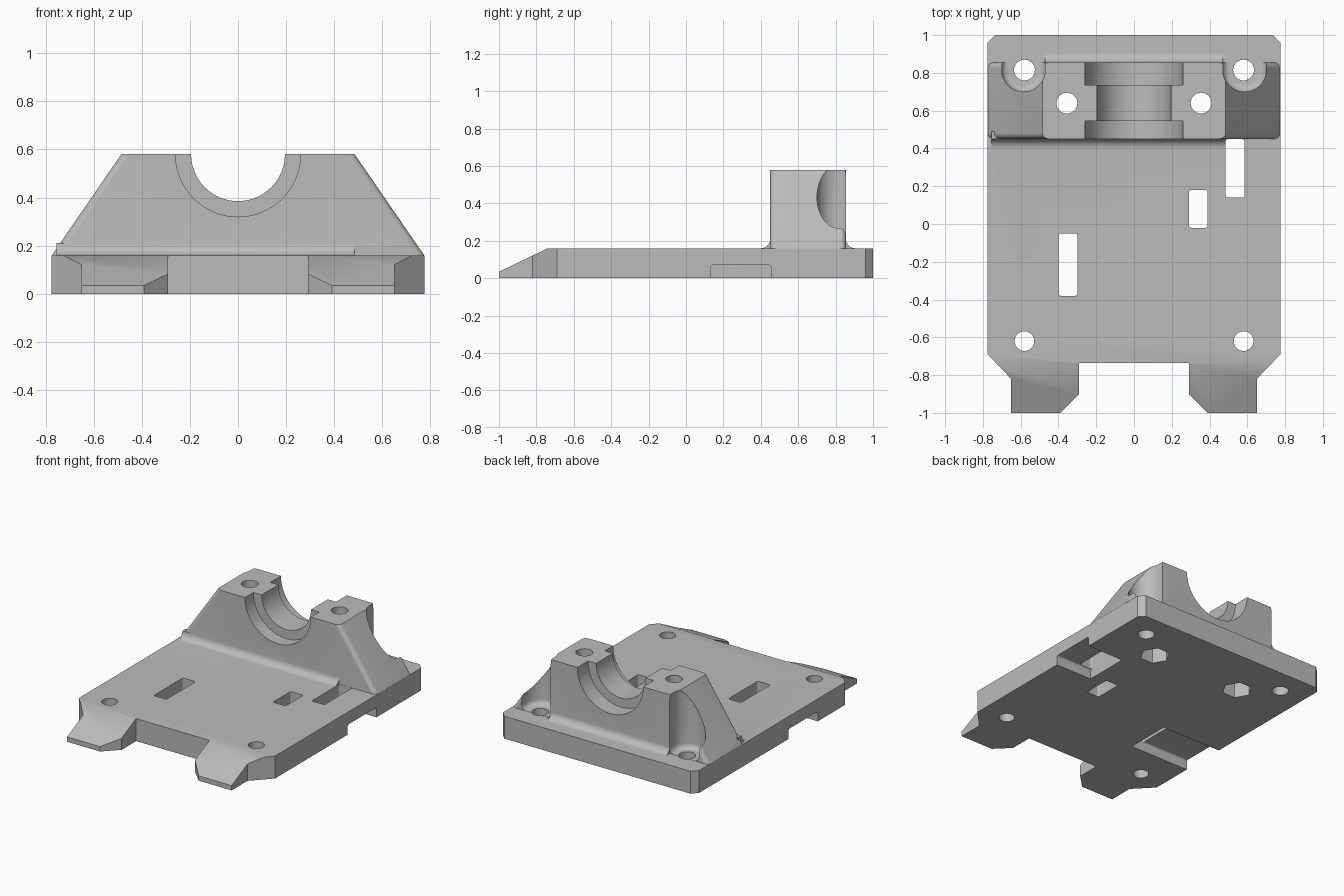
import bpy, bmesh, math
from mathutils import Vector

if "Cube" in bpy.data.objects:
    bpy.data.objects.remove(bpy.data.objects["Cube"], do_unlink=True)

grey = bpy.data.materials.new("mid grey")
grey.use_nodes = True
grey.diffuse_color = (0.5, 0.5, 0.5, 1)
grey.node_tree.nodes["Principled BSDF"].inputs["Base Color"].default_value = (0.5, 0.5, 0.5, 1)

PLACE = {"x": lambda u, v, w: (w, u, v),   # profile in y, z
         "y": lambda u, v, w: (u, w, v),   # profile in x, z
         "z": lambda u, v, w: (u, v, w)}   # profile in x, y
T = 0.16      # plate thickness
TOP = 0.58    # bearing block top


def prism(name, pts, axis, lo, hi, bevel=0, pick=None):
    """Extrude a profile along an axis, optionally rounding chosen edges."""
    bm = bmesh.new()
    ends = [[bm.verts.new(PLACE[axis](u, v, w)) for u, v in pts] for w in (lo, hi)]
    bm.faces.new(ends[0])
    bm.faces.new(ends[1])
    for i in range(len(pts)):
        j = (i + 1) % len(pts)
        bm.faces.new((ends[0][i], ends[0][j], ends[1][j], ends[1][i]))
    bmesh.ops.recalc_face_normals(bm, faces=bm.faces)
    if bevel:
        edges = [e for e in bm.edges if pick(e.verts[0].co, e.verts[1].co)]
        bmesh.ops.bevel(bm, geom=edges, offset=bevel, segments=6, profile=0.5, affect='EDGES')
    mesh = bpy.data.meshes.new(name)
    bm.to_mesh(mesh)
    bm.free()
    mesh.materials.append(grey)
    obj = bpy.data.objects.new(name, mesh)
    bpy.context.collection.objects.link(obj)
    return obj


def rect(x0, x1, y0, y1):
    return [(x0, y0), (x1, y0), (x1, y1), (x0, y1)]


def circle(cx, cy, r, n=40):
    return [(cx + r * math.cos(math.tau * i / n), cy + r * math.sin(math.tau * i / n)) for i in range(n)]


def combine(target, tool, op='DIFFERENCE'):
    mod = target.modifiers.new(tool.name, 'BOOLEAN')
    mod.operation, mod.object, mod.solver = op, tool, 'EXACT'
    bpy.context.view_layer.objects.active = target
    bpy.ops.object.modifier_apply(modifier=mod.name)
    bpy.data.objects.remove(tool, do_unlink=True)


def upright(a, b):
    return abs(a.z - b.z) > 0.05


# Plate outline with two front tabs, mirrored
half = [(0.29, -0.735), (0.29, -0.9), (0.39, -1), (0.65, -1), (0.65, -0.82),
        (0.775, -0.69), (0.775, 0.96), (0.735, 1)]
plate = prism("base_plate", half + [(-x, y) for x, y in reversed(half)], "z", 0, T)

# Sloped tab tops
combine(plate, prism("ramp_cut", [(-0.74, T), (-1.02, 0.025), (-1.02, 0.3), (-0.74, 0.3)], "x", -1, 1))

# Trapezoid bearing block with rounded corners
block = prism("bearing_block", [(-0.774, 0.1), (0.774, 0.1), (0.774, T), (0.485, TOP),
                                (-0.485, TOP), (-0.774, T)], "y", 0.45, 0.855, 0.03,
              lambda a, b: a.z != b.z and max(a.z, b.z) > 0.5)

# Round clearances beside the rear screw holes
for s in (-1, 1):
    arc = [(s * 0.585 + 0.115 * math.cos(math.pi + math.pi * i / 24),
            0.815 + 0.115 * math.sin(math.pi + math.pi * i / 24)) for i in range(25)]
    pts = arc + [(s * 0.585 + 0.115, 0.95), (s * 0.585 - 0.115, 0.95)]
    combine(block, prism("clearance", pts, "z", T + 0.001, 0.8, 0.035,
                         lambda a, b: max(a.z, b.z) < 0.3 and min(a.y, b.y) < 0.9))


# Concave fillets along the foot of the block
def foot_fillet(name, wall, way, x0, x1, r=0.05):
    curve = [(wall + way * r * (1 - math.cos(i * math.pi / 16)),
              T + r * (1 - math.sin(i * math.pi / 16))) for i in range(9)]
    inside = wall - way * 0.04
    pts = [(inside, T + r)] + curve + [(wall + way * r, T - 0.03), (inside, T - 0.03)]
    return prism(name, pts, "x", x0, x1)


combine(block, foot_fillet("front_fillet", 0.45, -1, -0.755, 0.484), 'UNION')
combine(block, foot_fillet("rear_fillet", 0.855, 1, -0.47, 0.47), 'UNION')
combine(plate, block, 'UNION')

# Stepped bearing seat
combine(plate, prism("seat_bore", circle(0, TOP, 0.195, 64), "y", 0.3, 1.1))
for y0, y1 in ((0.3, 0.545), (0.735, 1.1)):
    combine(plate, prism("seat_step", circle(0, TOP, 0.26, 64), "y", y0, y1))

# Screw holes and hexagonal nut pockets
for s in (-1, 1):
    for x, y, r in ((0.58, 0.815, 0.055), (0.58, -0.62, 0.052), (0.355, 0.64, 0.055)):
        combine(plate, prism("screw_hole", circle(s * x, y, r), "z", -0.1, 0.8))
    combine(plate, prism("nut_pocket", circle(s * 0.355, 0.64, 0.1, 6), "z", -0.1, 0.12))

# Slots through the plate
for box in ((-0.40, -0.30, -0.38, -0.05), (0.29, 0.39, -0.02, 0.18), (0.485, 0.585, 0.14, 0.449)):
    combine(plate, prism("slot", rect(*box), "z", -0.1, 0.3, 0.012, upright))

# Underside recesses open to the sides
for x0, x1, y0, y1 in ((0.485, 0.9, 0.13, 0.455), (-0.9, -0.30, -0.38, -0.05)):
    combine(plate, prism("recess", rect(x0, x1, y0, y1), "z", -0.1, 0.07, 0.015,
                         lambda a, b: min(a.z, b.z) > 0 and a.y == b.y))

# Smooth shading on curved walls
plate.name = "bearing_mount"
bpy.ops.object.select_all(action='DESELECT')
plate.select_set(True)
bpy.context.view_layer.objects.active = plate
bpy.ops.object.shade_smooth_by_angle(angle=math.radians(30))
